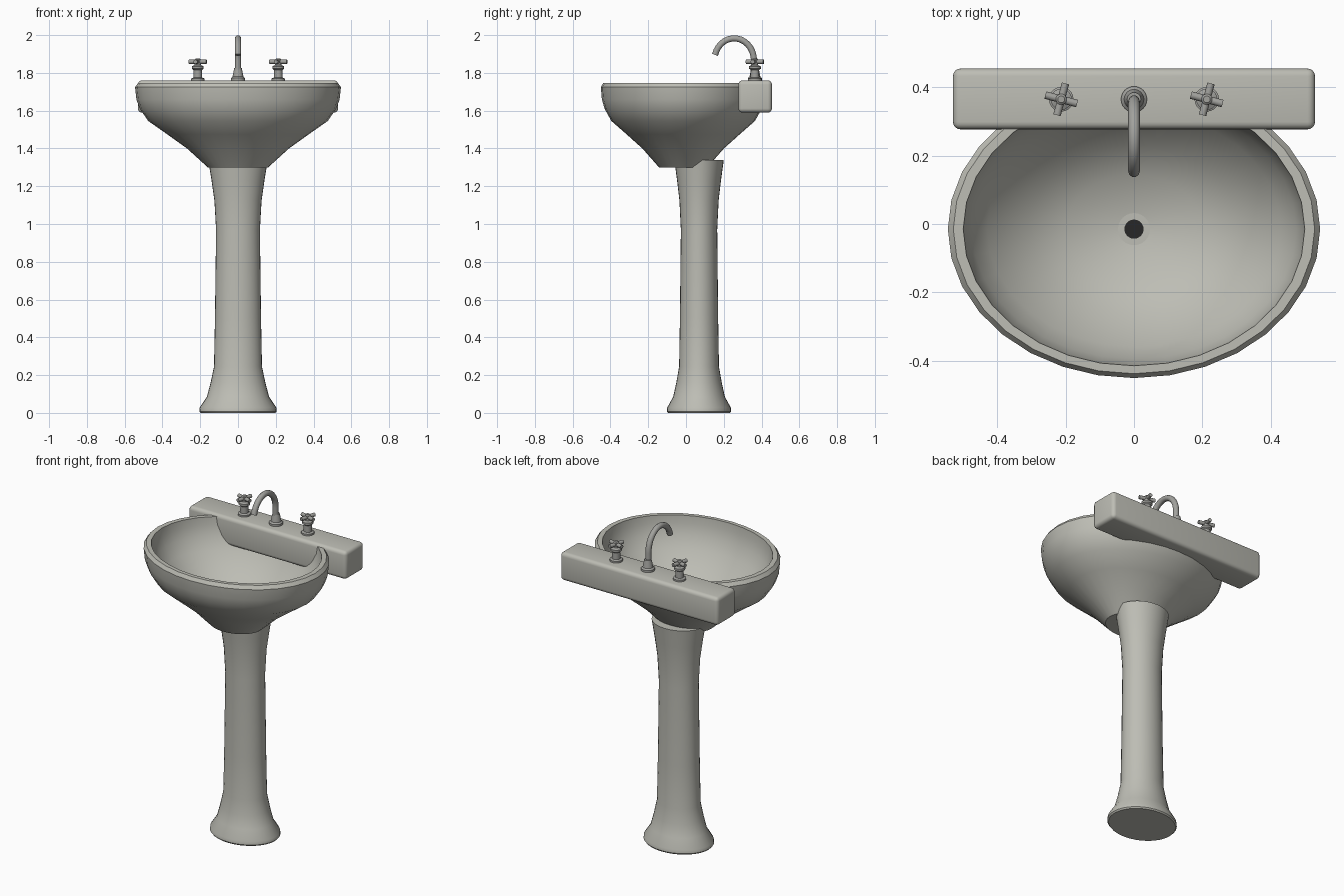
import bpy, bmesh, math
from mathutils import Matrix

cube = bpy.data.objects.get("Cube")
if cube:
    bpy.data.objects.remove(cube, do_unlink=True)


def material(name, colour):
    m = bpy.data.materials.new(name)
    m.use_nodes = True
    m.diffuse_color = (*colour, 1)
    m.node_tree.nodes["Principled BSDF"].inputs["Base Color"].default_value = (*colour, 1)
    return m


porcelain = material("porcelain", (0.51, 0.51, 0.46))
metal = material("brushed metal", (0.36, 0.36, 0.34))
dark = material("drain dark", (0.02, 0.02, 0.02))


def finish(name, bm, mat, angle=35):
    bmesh.ops.recalc_face_normals(bm, faces=bm.faces)
    mesh = bpy.data.meshes.new(name)
    bm.to_mesh(mesh)
    bm.free()
    mesh.materials.append(mat)
    ob = bpy.data.objects.new(name, mesh)
    bpy.context.collection.objects.link(ob)
    bpy.ops.object.select_all(action='DESELECT')
    ob.select_set(True)
    bpy.context.view_layer.objects.active = ob
    bpy.ops.object.shade_smooth_by_angle(angle=math.radians(angle))
    return ob


def lathe(name, profile, centre, mat, squash=1.0, sides=32, angle=35):
    """Elliptical turned shape from (radius, height) points, capped at both ends."""
    bm = bmesh.new()
    rings = []
    for r, z in profile:
        ring = []
        for i in range(sides):
            a = math.tau * i / sides
            ring.append(bm.verts.new((centre[0] + r * math.cos(a),
                                      centre[1] + r * squash * math.sin(a), z)))
        rings.append(ring)
    for a, b in zip(rings, rings[1:]):
        for i in range(sides):
            j = (i + 1) % sides
            bm.faces.new((a[i], a[j], b[j], b[i]))
    bm.faces.new(rings[0])
    bm.faces.new(rings[-1])
    return finish(name, bm, mat, angle)


# Pedestal with flared foot and top
lathe("pedestal", [(.198, 0), (.205, .008), (.203, .028), (.165, .085), (.145, .16),
                   (.127, .245), (.122, .5), (.116, .97), (.125, 1.125),
                   (.14, 1.23), (.158, 1.34)], (0, .069), porcelain, .83)

# Basin: outer shell, rim and hollow bowl in one profile
BOWL = (0, -.015)
lathe("basin", [(.16, 1.30), (.27, 1.40), (.375, 1.475), (.475, 1.545), (.52, 1.61),
                (.538, 1.66), (.545, 1.725), (.529, 1.746), (.50, 1.746), (.495, 1.70),
                (.475, 1.64), (.43, 1.57), (.31, 1.455), (.2, 1.40), (.047, 1.365)],
      BOWL, porcelain, .8)

# Drain
lathe("drain_ring", [(.047, 1.36), (.047, 1.368), (.028, 1.368)], BOWL, porcelain, sides=24)
lathe("drain_hole", [(.028, 1.366), (.028, 1.37)], BOWL, dark, sides=24)

# Rear ledge with rounded edges
bm = bmesh.new()
bmesh.ops.create_cube(bm, size=1, matrix=Matrix.Translation((0, .366, 1.675))
                      @ Matrix.Diagonal((1.06, .178, .17, 1)))
bmesh.ops.bevel(bm, geom=bm.edges[:], offset=.022, segments=4, profile=.5, affect='EDGES')
finish("rear_ledge", bm, porcelain)

# Spout: collar and bent tube
TAP_Y = .365
lathe("spout_collar", [(.038, 1.755), (.038, 1.772), (.029, 1.78), (.025, 1.80), (.02, 1.825)],
      (0, TAP_Y), metal, sides=24)
curve = bpy.data.curves.new("spout", 'CURVE')
curve.dimensions = '3D'
curve.bevel_depth = .017
curve.bevel_resolution = 3
curve.use_fill_caps = True
path = [(0, TAP_Y - .005, 1.78)]
for i in range(15):
    a = math.radians(165 * i / 14)
    path.append((0, .255 + .105 * math.cos(a), 1.865 + .118 * math.sin(a)))
spline = curve.splines.new('POLY')
spline.points.add(len(path) - 1)
for point, co in zip(spline.points, path):
    point.co = (*co, 1)
tube = bpy.data.objects.new("spout", curve)
bpy.context.collection.objects.link(tube)
bpy.ops.object.select_all(action='DESELECT')
tube.select_set(True)
bpy.context.view_layer.objects.active = tube
bpy.ops.object.convert(target='MESH')
tube = bpy.context.object
tube.data.materials.clear()
tube.data.materials.append(metal)
bpy.ops.object.shade_smooth_by_angle(angle=math.radians(40))

# Pair of taps with cross handles
for side, x in (("left", .213), ("right", -.213)):
    lathe(side + "_tap_stem", [(.036, 1.755), (.036, 1.77), (.023, 1.775), (.022, 1.815),
                               (.031, 1.822), (.031, 1.835), (.016, 1.842), (.016, 1.872),
                               (.01, 1.877)], (x, TAP_Y), metal, sides=20)
    bm = bmesh.new()
    for turn in (-15, 75):
        bmesh.ops.create_cone(bm, cap_ends=True, segments=12, radius1=.011, radius2=.011,
                              depth=.096, matrix=Matrix.Translation((x, TAP_Y, 1.859))
                              @ Matrix.Rotation(math.radians(turn), 4, 'Z')
                              @ Matrix.Rotation(math.pi / 2, 4, 'Y'))
    finish(side + "_cross_handle", bm, metal, 40)
